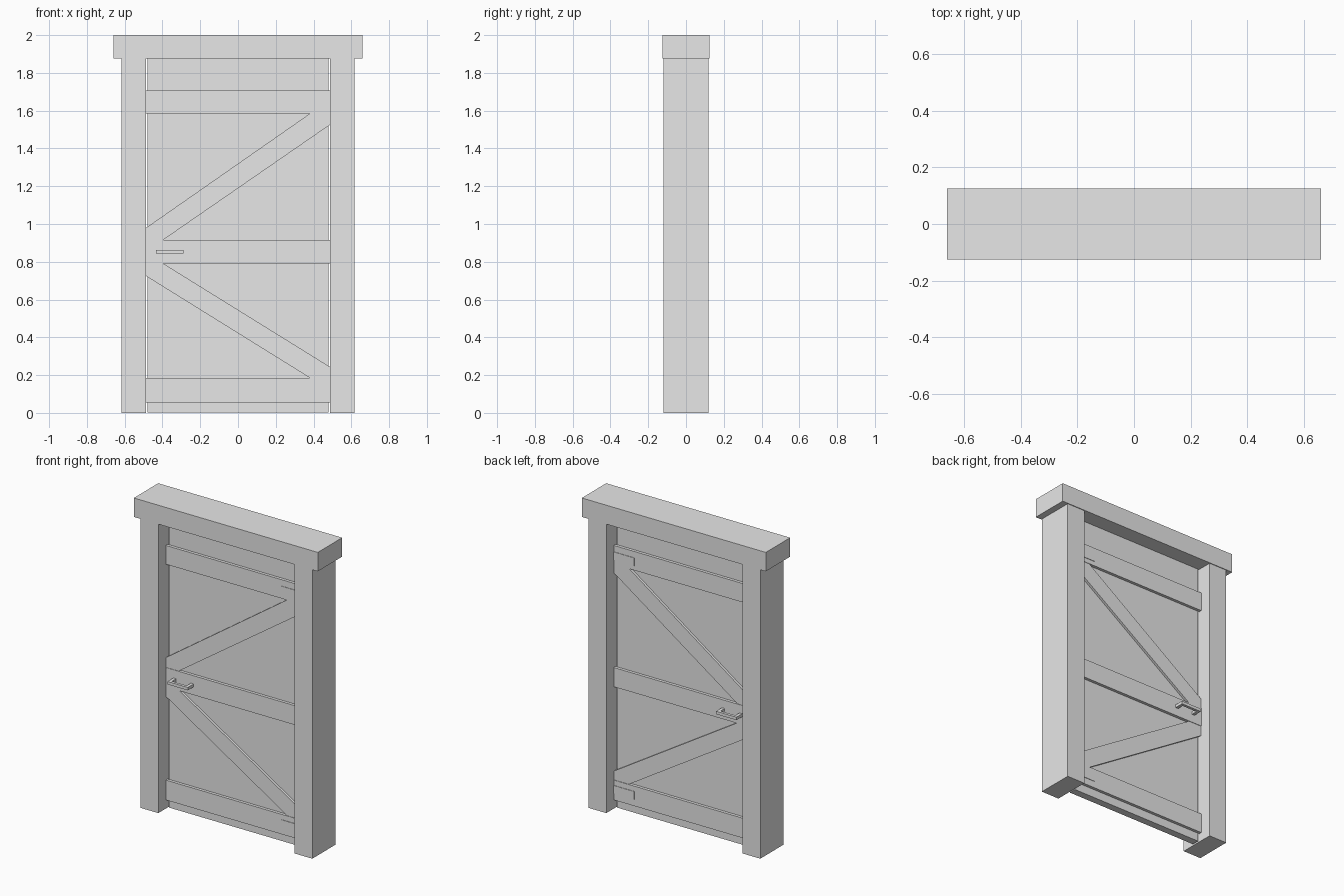
import bpy

cube = bpy.data.objects.get("Cube")
if cube:
    bpy.data.objects.remove(cube, do_unlink=True)

GREY = (0.8, 0.8, 0.8, 1)
grey = bpy.data.materials.new("plain_grey")
grey.use_nodes = True
grey.diffuse_color = GREY
for node in grey.node_tree.nodes:
    if node.type == "BSDF_PRINCIPLED":
        node.inputs["Base Color"].default_value = GREY


def prism(name, outline, y0, y1):
    """Extrude an outline of (x, z) points from y0 to y1."""
    n = len(outline)
    y0, y1 = sorted((y0, y1))
    area = sum(outline[i - 1][0] * outline[i][1] - outline[i][0] * outline[i - 1][1]
               for i in range(n))
    if area < 0:
        outline = outline[::-1]
    verts = [(x, y, z) for y in (y0, y1) for x, z in outline]
    faces = [list(range(n)), list(range(2 * n - 1, n - 1, -1))]
    faces += [[(i + 1) % n, i, n + i, n + (i + 1) % n] for i in range(n)]
    mesh = bpy.data.meshes.new(name)
    mesh.from_pydata(verts, [], faces)
    mesh.materials.append(grey)
    obj = bpy.data.objects.new(name, mesh)
    bpy.context.collection.objects.link(obj)
    return obj


def box(name, x0, x1, y0, y1, z0, z1):
    return prism(name, [(x0, z0), (x1, z0), (x1, z1), (x0, z1)], y0, y1)


INNER = 0.488    # half width of the doorway
PANEL = 0.024    # half thickness of the door panel
RAIL = 0.043     # rail face distance from the centre
BRACE = 0.04     # brace face distance from the centre
GRIP = 0.103     # handle face distance from the centre

# Frame
box("lintel", -0.66, 0.66, -0.125, 0.125, 1.877, 2)
box("left_post", INNER, 0.617, -0.12, 0.12, 0, 1.877)
box("right_post", -0.617, -INNER, -0.12, 0.12, 0, 1.877)

# Door panel
box("door_panel", -0.479, 0.479, -PANEL, PANEL, 0.002, 1.875)

rails = {"bottom": (0.056, 0.185), "middle": (0.79, 0.915), "top": (1.585, 1.707)}
upper_brace = [(-INNER, 0.915), (-0.397, 0.915), (INNER, 1.526),
               (INNER, 1.585), (0.381, 1.585), (-INNER, 0.979)]
lower_brace = [(-INNER, 0.79), (-INNER, 0.725), (0.381, 0.185),
               (INNER, 0.185), (INNER, 0.243), (-0.394, 0.79)]

# Rails, braces and handle on both faces of the door
for side, s in (("front", -1), ("back", 1)):
    for level, (z0, z1) in rails.items():
        box(f"{side}_{level}_rail", -INNER, INNER, s * PANEL, s * RAIL, z0, z1)
    prism(f"{side}_upper_brace", upper_brace, s * PANEL, s * BRACE)
    prism(f"{side}_lower_brace", lower_brace, s * PANEL, s * BRACE)
    handle = [(-0.434, RAIL), (-0.434, GRIP), (-0.288, GRIP), (-0.288, RAIL),
              (-0.308, RAIL), (-0.308, GRIP - 0.018), (-0.414, GRIP - 0.018), (-0.414, RAIL)]
    # The bracket outline lies flat, so it is stood up by swapping y and z
    obj = prism(f"{side}_handle", handle, 0.843, 0.862)
    for v in obj.data.vertices:
        x, y, z = v.co
        v.co = (x, s * z, y)
    if s > 0:
        obj.data.flip_normals()

# Hinge straps wrapped round the rail ends
for level, z in (("bottom", 0.125), ("top", 1.64)):
    box(f"{level}_hinge", 0.34, 0.492, -RAIL - 0.003, RAIL + 0.003, z - 0.026, z + 0.026)
